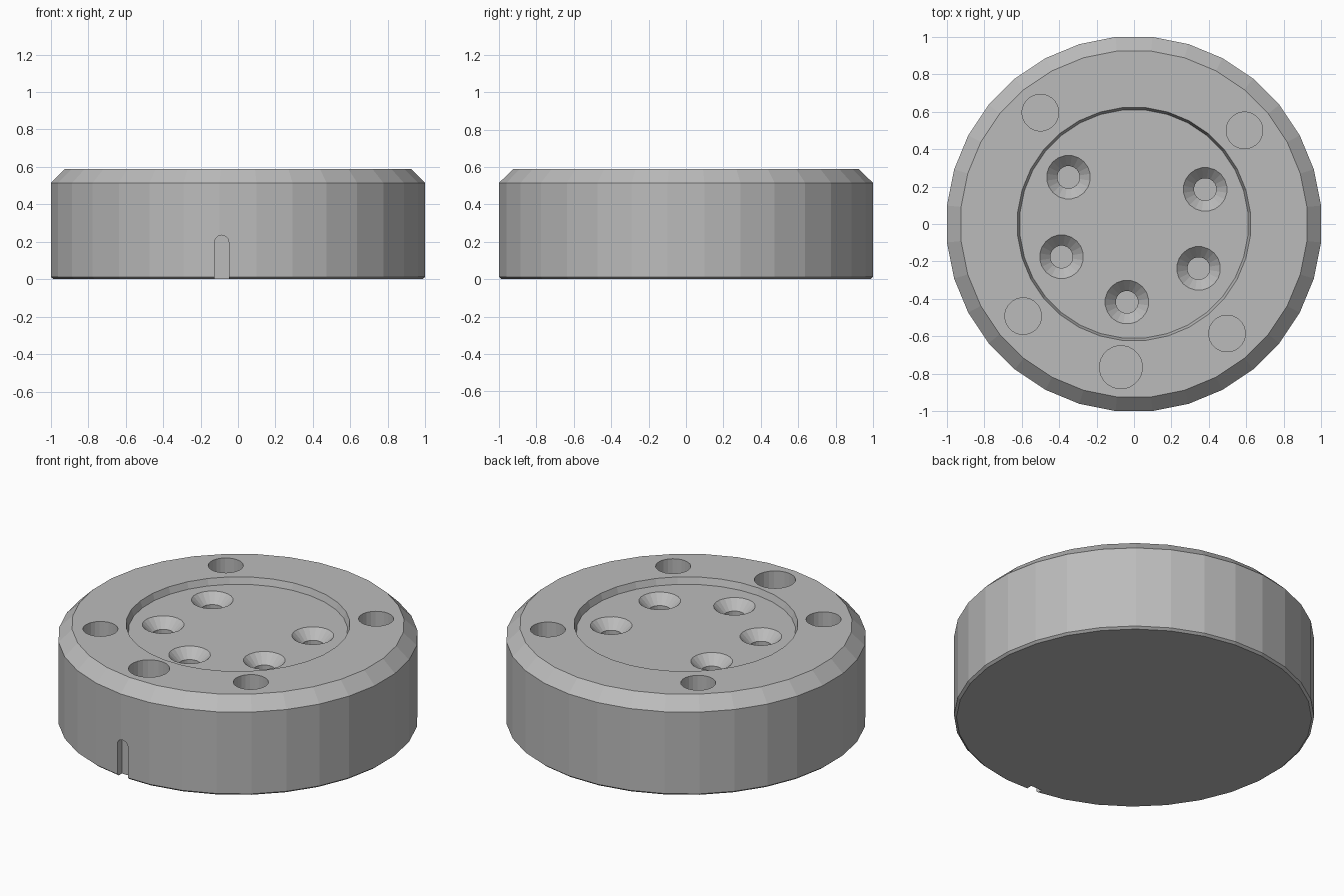
import bpy, bmesh, math

if "Cube" in bpy.data.objects:
    bpy.data.objects.remove(bpy.data.objects["Cube"])

grey = bpy.data.materials.new("satin grey")
grey.diffuse_color = (0.5, 0.5, 0.5, 1)
grey.use_nodes = True
grey.node_tree.nodes["Principled BSDF"].inputs["Base Color"].default_value = grey.diffuse_color


def lathe(name, profile, sides, centre=(0, 0), turn=0.5):
    """Closed solid turned from (radius, z) points, listed bottom to top."""
    bm = bmesh.new()
    rings = []
    for r, z in profile:
        ring = []
        for i in range(sides):
            a = 2 * math.pi * (i + turn) / sides
            ring.append(bm.verts.new((centre[0] + r * math.cos(a), centre[1] + r * math.sin(a), z)))
        rings.append(ring)
    for low, high in zip(rings, rings[1:]):
        for i in range(sides):
            j = (i + 1) % sides
            bm.faces.new((low[i], low[j], high[j], high[i]))
    bm.faces.new(rings[0][::-1])
    bm.faces.new(rings[-1])
    return finish(name, bm)


def finish(name, bm):
    bmesh.ops.recalc_face_normals(bm, faces=bm.faces)
    mesh = bpy.data.meshes.new(name)
    bm.to_mesh(mesh)
    bm.free()
    mesh.materials.append(grey)
    obj = bpy.data.objects.new(name, mesh)
    bpy.context.collection.objects.link(obj)
    return obj


def cut(body, cutter):
    """Subtract the cutter, then discard it."""
    cutter.hide_render = True
    mod = body.modifiers.new("cut", 'BOOLEAN')
    mod.operation = 'DIFFERENCE'
    mod.solver = 'EXACT'
    mod.object = cutter
    bpy.context.view_layer.objects.active = body
    bpy.ops.object.modifier_apply(modifier=mod.name)
    bpy.data.objects.remove(cutter)


TOP, FLOOR, HOLE = 0.59, 0.55, 0.25

# Chamfered round body
body = lathe("round_base", [(0.99, 0), (1.004, 0.012), (1.004, 0.515), (0.928, TOP)], 32)

# Shallow recess with a slightly tapered wall
cut(body, lathe("recess_cutter", [(0.612, FLOOR), (0.625, TOP), (0.625, 0.7)], 32))

# Plain holes in the rim; the front one is larger
for x, y, r in [(-0.5, 0.595, 0.098), (0.59, 0.5, 0.098), (0.497, -0.585, 0.098),
                (-0.592, -0.492, 0.098), (-0.07, -0.765, 0.115)]:
    cut(body, lathe("rim_hole_cutter", [(r, HOLE), (r, 0.7)], 24, (x, y)))

# Countersunk screw holes in the recess floor
for x, y in [(-0.35, 0.25), (0.38, 0.185), (0.345, -0.237), (-0.387, -0.175), (-0.038, -0.417)]:
    profile = [(0.06, HOLE), (0.06, FLOOR - 0.057), (0.117, FLOOR), (0.117, 0.57)]
    cut(body, lathe("screw_hole_cutter", profile, 20, (x, y)))

# Round-topped slot in the lower front wall
bm = bmesh.new()
x0, w, spring = -0.087, 0.038, 0.197
outline = [(x0 - w, -0.1), (x0 + w, -0.1)]
outline += [(x0 + w * math.cos(math.pi * i / 10), spring + w * math.sin(math.pi * i / 10)) for i in range(11)]
face = bm.faces.new([bm.verts.new((x, -1.1, z)) for x, z in outline])
new = bmesh.ops.extrude_face_region(bm, geom=[face])["geom"]
bmesh.ops.translate(bm, vec=(0, 0.15, 0), verts=[v for v in new if isinstance(v, bmesh.types.BMVert)])
cut(body, finish("slot_cutter", bm))
